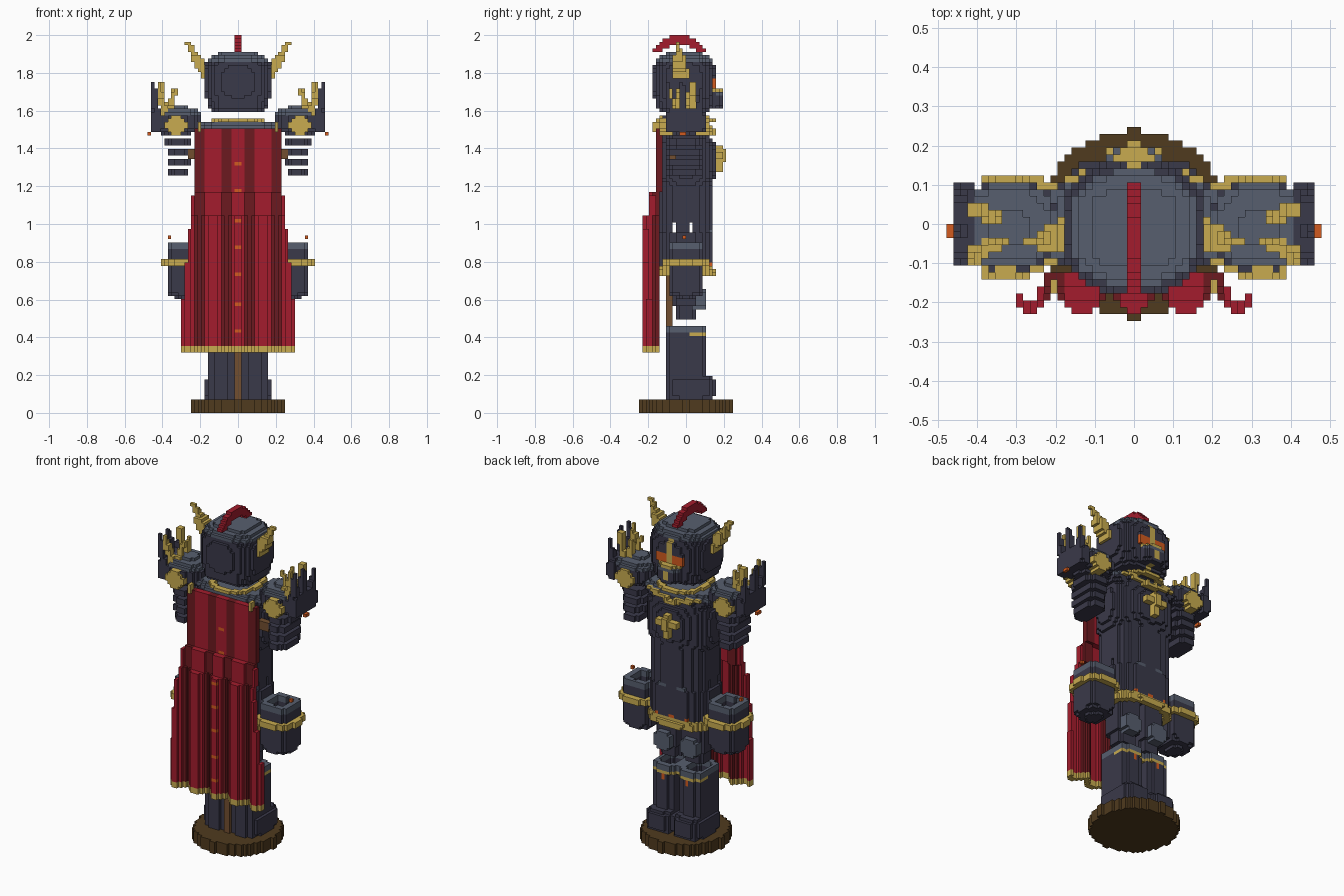
import bpy
import bmesh
from math import cos, floor, pi
from mathutils import Vector

cube = bpy.data.objects.get("Cube")
if cube:
    bpy.data.objects.remove(cube, do_unlink=True)

UNIT = 2 / 113  # edge of one block

COLOURS = {
    "dark_iron": (.042, .041, .068), "steel": (.095, .113, .158),
    "gold": (.58, .41, .08), "red_cloth": (.37, .012, .026),
    "dark_red_cloth": (.15, .01, .014), "orange": (.65, .105, .014),
    "dark_wood": (.079, .043, .013), "light_wood": (.17, .078, .03),
}
MATERIALS = {}
for label, rgb in COLOURS.items():
    mat = bpy.data.materials.new(label)
    mat.use_nodes = True
    mat.diffuse_color = (*rgb, 1)
    shader = mat.node_tree.nodes["Principled BSDF"]
    shader.inputs["Base Color"].default_value = (*rgb, 1)
    shader.inputs["Roughness"].default_value = .7
    MATERIALS[label] = mat


class Part:
    """A set of blocks, filled or cut by rounded solids."""

    def __init__(self):
        self.cells = {}

    def put(self, key, colour):
        if colour:
            self.cells[key] = colour
        else:
            self.cells.pop(key, None)

    def solid(self, colour, centre, half, p=40, q=40, axis=2):
        """p rounds the outline seen along the axis, q rounds its ends."""
        spans = [range(floor((c - h) / UNIT), floor((c + h) / UNIT) + 1)
                 for c, h in zip(centre, half)]
        for i in spans[0]:
            for j in spans[1]:
                for k in spans[2]:
                    d = [abs((n + .5) * UNIT - c) / h
                         for n, c, h in zip((i, j, k), centre, half)]
                    end = d.pop(axis)
                    if (d[0] ** p + d[1] ** p) ** (q / p) + end ** q <= 1:
                        self.put((i, j, k), colour)
        return self

    def spike(self, colour, start, tip, thick, thin):
        """A tapering prong; thick and thin are half sizes."""
        a, b = Vector(start), Vector(tip)
        thick, thin = Vector(thick), Vector(thin)
        steps = int((b - a).length / UNIT * 2) + 1
        for n in range(steps + 1):
            t = n / steps
            self.solid(colour, a.lerp(b, t), thick.lerp(thin, t))
        return self

    def paint(self, colour, rule):
        for key in self.cells:
            if rule(*((n + .5) * UNIT for n in key)):
                self.cells[key] = colour
        return self

    def build(self, name, pair=False):
        if not pair:
            make_mesh(name, self.cells)
            return
        make_mesh("left_" + name, self.cells)
        make_mesh("right_" + name, {(-1 - i, j, k): c for (i, j, k), c in self.cells.items()})


def make_mesh(name, cells):
    """Skin the outside of the blocks."""
    bm = bmesh.new()
    corners = {}
    slots = sorted(set(cells.values()))
    for key, colour in cells.items():
        for axis in range(3):
            for side in (0, 1):
                near = list(key)
                near[axis] += 1 if side else -1
                if tuple(near) in cells:
                    continue
                loop = []
                for u, w in ((0, 0), (1, 0), (1, 1), (0, 1)):
                    at = list(key)
                    at[axis] += side
                    at[(axis + 1) % 3] += u
                    at[(axis + 2) % 3] += w
                    at = tuple(at)
                    if at not in corners:
                        corners[at] = bm.verts.new(Vector(at) * UNIT)
                    loop.append(corners[at])
                face = bm.faces.new(loop if side else loop[::-1])
                face.material_index = slots.index(colour)
    mesh = bpy.data.meshes.new(name)
    bm.to_mesh(mesh)
    bm.free()
    for slot in slots:
        mesh.materials.append(MATERIALS[slot])
    bpy.context.collection.objects.link(bpy.data.objects.new(name, mesh))


# Display stand: round foot, post and shoulder bar
Part().solid("dark_wood", (0, 0, .037), (.24, .24, .037), p=2).build("base")
stand = Part().solid("light_wood", (0, -.085, .72), (.018, .018, .65))
stand.solid("light_wood", (0, -.075, 1.365), (.27, .02, .027)).build("stand_post")

# Boots with a steel cuff
boot = Part()
boot.solid("dark_iron", (.085, 0, .25), (.076, .098, .18), p=5)
boot.solid("dark_iron", (.09, .03, .13), (.085, .125, .06), p=5, q=6)
boot.solid("steel", (.085, 0, .435), (.08, .1, .027), p=4)
boot.solid(None, (.085, 0, .45), (.055, .07, .06), p=3)
boot.paint("dark_iron", lambda x, y, z: z < .425)
boot.paint("gold", lambda x, y, z: y > .02 and .4 < z < .425)
boot.solid("orange", (.085, .09, .39), (.012, .012, .012))
boot.build("boot", pair=True)

# Thighs with round knee guards
thigh = Part()
thigh.solid("dark_iron", (.085, 0, .67), (.075, .078, .11), p=3)
thigh.solid("dark_iron", (.085, 0, .54), (.06, .055, .045), p=3)
knee = Vector((UNIT * 5, .07, UNIT * 34))
thigh.solid("steel", knee, (.053, .032, .053), p=2, axis=1)
thigh.solid("steel", knee, (.018, .045, .018))
thigh.build("thigh", pair=True)

# Armoured skirt with gold hem
skirt = Part()
skirt.solid("dark_iron", (0, 0, .86), (.19, .142, .1), p=3)
skirt.solid("gold", (0, 0, .752), (.2, .155, .018), p=3)
skirt.solid(None, (0, 0, .75), (.165, .12, .03), p=3)
for x in (-.1, 0, .1):
    skirt.solid("orange", (x, .13, .79), (.01, .014, .01))
skirt.build("skirt")

# Breastplate, waist slots and chest cross
torso = Part()
torso.solid("dark_iron", (0, 0, 1.06), (.178, .135, .16), p=3)
torso.solid("dark_iron", (0, 0, 1.34), (.21, .142, .17), p=3, q=4)
torso.solid("dark_iron", (0, .06, 1.34), (.13, .105, .13), p=3, q=3)
torso.solid("steel", (0, 0, 1.5), (.23, .125, .04), p=3, q=4)
torso.paint("dark_iron", lambda x, y, z: z < 1.51)
for y in (-.06, .03):
    torso.solid(None, (0, y, .985), (.3, .012, .03))
for x in (-.06, .06):
    torso.solid("steel", (x, .13, .96), (.025, .012, .02))
torso.solid("gold", (0, .165, 1.345), (.022, .028, .075))
torso.solid("gold", (0, .16, 1.36), (.07, .028, .022))
torso.solid("gold", (0, .19, 1.36), (.018, .018, .03))
torso.build("breastplate")

# Neck ring and sloped chest trim
collar = Part()
collar.solid("gold", (0, 0, 1.55), (.135, .155, .014), p=2.5)
collar.solid(None, (0, 0, 1.55), (.11, .125, .03), p=2.5)
strap = (.014, .014, .01)
for s in (-1, 1):
    collar.spike("gold", (0, .142, 1.48), (s * .17, .11, 1.52), strap, strap)
collar.build("collar")

# Helmet with muzzle, eye slit and gold face cross
helmet = Part()
helmet.solid("dark_iron", (0, -.01, 1.755), (.183, .167, .162), p=2.8, q=3)
helmet.solid("dark_iron", (0, -.01, 1.665), (.165, .158, .08), p=3, q=4)
helmet.solid("dark_iron", (0, .13, 1.66), (.065, .06, .055), p=4, q=8)
helmet.paint("steel", lambda x, y, z: z > 1.86 or (y > .155 and z > 1.69))
helmet.paint("orange", lambda x, y, z: y > .08 and abs(x) < .09 and 1.725 < z < 1.765)
helmet.paint("gold", lambda x, y, z: y > .1 and abs(x) < .075 and 1.7 < z < 1.725)
helmet.paint("gold", lambda x, y, z: y > .06 and abs(x) < .02 and (
    1.62 < z < 1.69 or (z < 1.86 and z > 1.6 and y < .155)))
helmet.build("helmet")

# Crest arching over the helmet
crest = Part()
crest.solid("red_cloth", (0, -.037, 1.89), (.018, .14, .112), p=2, axis=0)
crest.solid(None, (0, -.037, 1.89), (.03, .1, .058), p=2, axis=0)
crest.solid(None, (0, 0, 1.82), (.03, .25, .085)).build("crest")

# Winged horns
horn = Part()
horn.spike("gold", (.172, -.03, 1.8), (.22, -.04, 1.88), (.018, .04, .028), (.02, .028, .022))
horn.spike("gold", (.22, -.04, 1.88), (.267, -.05, 1.958), (.018, .022, .018), (.009, .01, .01))
horn.build("horn", pair=True)

# Shoulder guards with discs and raised claws
pauldron = Part()
pauldron.solid("dark_iron", (.32, -.005, 1.545), (.128, .115, .077), p=2.6, q=2.6)
pauldron.paint("steel", lambda x, y, z: z > 1.575)
pauldron.solid("dark_iron", (.43, -.005, 1.545), (.027, .108, .065), p=6, q=6)
pauldron.solid("gold", (.327, -.005, UNIT * 86), (.058, .13, .048), p=2.3, axis=1)
fat, slim = (.018, .018, .018), (.01, .01, .01)
for colour, base, tip in (
        ("dark_iron", (.44, -.02, 1.58), (.45, -.02, 1.75)),
        ("dark_iron", (.44, .07, 1.58), (.45, .08, 1.7)),
        ("dark_iron", (.43, -.09, 1.58), (.45, -.1, 1.74)),
        ("gold", (.39, .03, 1.58), (.41, .035, 1.75)),
        ("gold", (.39, -.06, 1.58), (.42, -.1, 1.75)),
        ("gold", (.37, .02, 1.6), (.34, .02, 1.7)),
        ("gold", (.37, -.05, 1.58), (.33, -.04, 1.71))):
    pauldron.spike(colour, base, tip, fat, slim)
pauldron.solid("orange", (.465, -.018, 1.482), (.012, .01, .012))
pauldron.build("shoulder_guard", pair=True)

# Floating upper-arm bands
arm = Part()
for n in range(4):
    arm.solid("dark_iron", (.315, -.005, 1.274 + n * UNIT * 3), (.055 + n * .005, .095, .018), p=3)
arm.build("arm_bands", pair=True)

# Open gauntlets with gold cuff ring
gauntlet = Part()
gauntlet.solid("dark_iron", (.285, 0, .71), (.088, .09, .1), p=3.5, q=5)
gauntlet.solid("steel", (.285, 0, .82), (.088, .09, .08), p=3.5)
gauntlet.paint("dark_iron", lambda x, y, z: z < .87)
gauntlet.solid("gold", (.285, 0, .793), (.115, .118, .018), p=3)
gauntlet.solid(None, (.285, 0, .84), (.06, .062, .09), p=3)
gauntlet.solid("orange", (.36, -.01, .93), (.01, .012, .01))
gauntlet.build("gauntlet", pair=True)

# Pleated cape, flaring to a gold hem, with a row of studs
cape = Part()
stud_rows = {floor((.43 + n * .148) / UNIT) for n in range(7)}
for k in range(floor(.32 / UNIT), floor(1.515 / UNIT)):
    z = (k + .5) * UNIT
    flare = min(1, max(0, (1.2 - z) / .6))
    width = .235 + .058 * flare
    drop = 0 if z > 1.17 else .022 if z > 1.05 else .042
    for i in range(floor(-width / UNIT + .5), floor(width / UNIT + .5)):
        x = (i + .5) * UNIT
        fold = cos(2 * pi * x / .133)
        y = -.157 - drop - fold * drop * .55
        colour = "dark_red_cloth" if fold < -.35 else "red_cloth"
        if z < .35:
            colour = "gold"
        elif k in stud_rows and i in (-1, 0):
            colour = "orange"
        for j in (0, 1):
            cape.put((i, floor(y / UNIT) + j, k), colour)
cape.build("cape")
clasp = Part().solid("gold", (.205, -.16, 1.51), (.016, .025, .022))
clasp.build("cape_clasp", pair=True)
